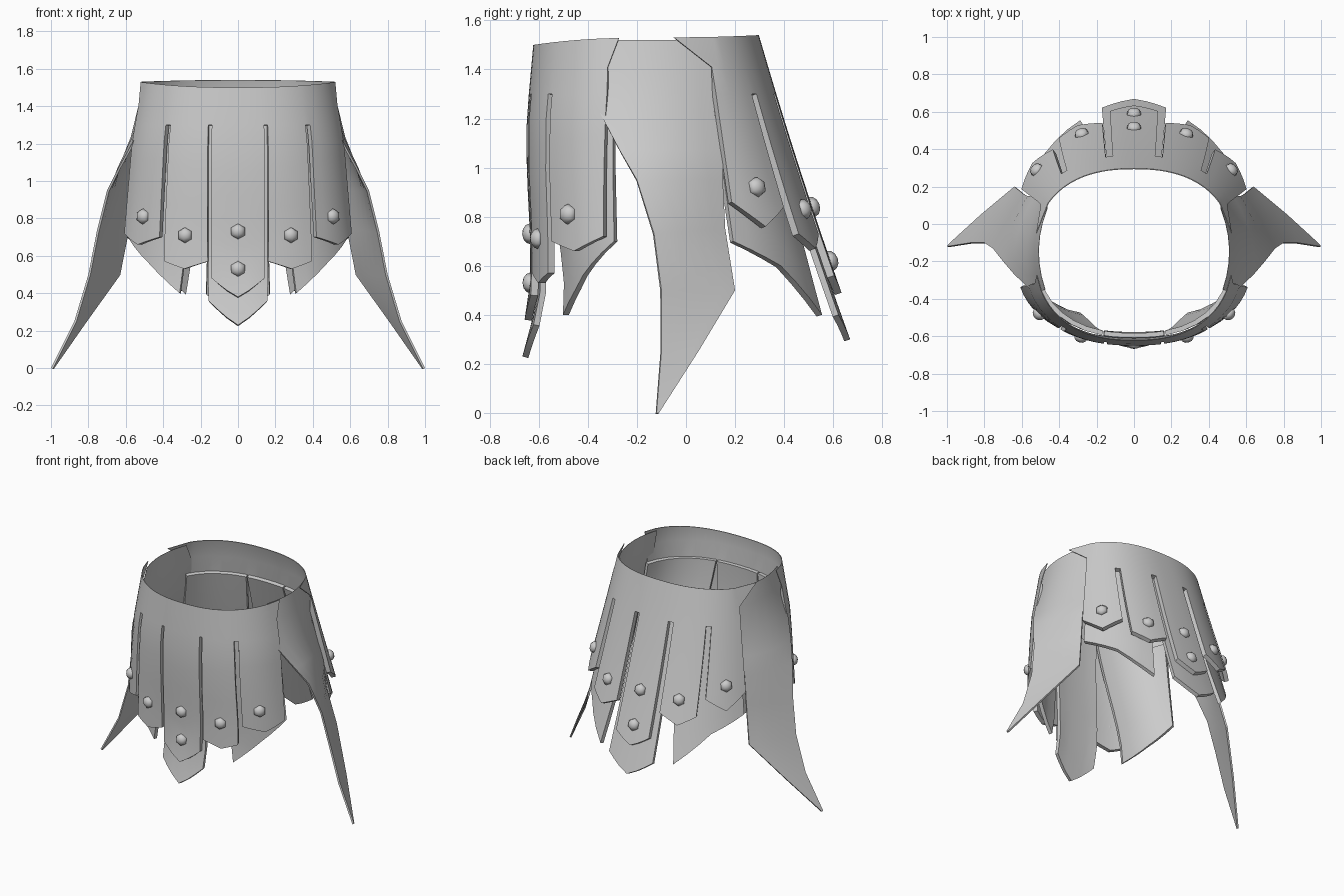
import bpy, bmesh
from math import sin, cos, radians
from mathutils import Vector

cube = bpy.data.objects.get("Cube")
if cube:
    bpy.data.objects.remove(cube)

# Single worn grey material
grey = bpy.data.materials.new("plain grey")
grey.use_nodes = True
GREY = (0.6, 0.6, 0.6, 1)
grey.diffuse_color = GREY
grey.node_tree.nodes["Principled BSDF"].inputs["Base Color"].default_value = GREY

CENTRE_Y = -0.15
BAND_Z = 1.30
COLS = 6
FRONT_DEPTH = [(0.23, .55), (0.37, .51), (0.5, .485), (0.7, .485), (1.0, .5), (1.2, .5), (1.53, .47)]
FRONT_WIDTH = [(0.2, .66), (0.7, .64), (1.2, .59), (1.53, .53)]


def lerp(a, b, f):
    return a + (b - a) * f


def sample(table, z):
    """Piecewise linear lookup."""
    for (z0, v0), (z1, v1) in zip(table, table[1:]):
        if z <= z1:
            return lerp(v0, v1, max(0, (z - z0) / (z1 - z0)))
    return table[-1][1]


def power(v):
    return (1 if v >= 0 else -1) * abs(v) ** 0.85


def skirt_point(deg, z, back, inset=0):
    """Point on the rounded skirt; deg runs from the middle of that side."""
    t = radians(deg)
    if back:
        drop = 1.53 - z
        a, b, side = .53 + .2 * drop, .45 + .29 * drop + .03 * drop ** 2, -1
    else:
        a, b, side = sample(FRONT_WIDTH, z), sample(FRONT_DEPTH, z), 1
    return Vector((side * (a - inset) * power(sin(t)),
                   CENTRE_Y - side * (b - inset) * power(cos(t)), z))


def add_grid(bm, rows):
    grid = [[bm.verts.new(p) for p in row] for row in rows]
    for up, low in zip(grid, grid[1:]):
        for c in range(len(up) - 1):
            bm.faces.new((up[c], low[c], low[c + 1], up[c + 1]))


def finish(name, bm, thickness=0, mirror=False, smooth=35):
    bmesh.ops.remove_doubles(bm, verts=bm.verts, dist=0.0005)
    mesh = bpy.data.meshes.new(name)
    bm.to_mesh(mesh)
    bm.free()
    mesh.materials.append(grey)
    ob = bpy.data.objects.new(name, mesh)
    bpy.context.collection.objects.link(ob)
    bpy.ops.object.select_all(action="DESELECT")
    ob.select_set(True)
    bpy.context.view_layer.objects.active = ob
    if thickness:
        # The sheet thins out towards the waist rim
        group = ob.vertex_groups.new(name="thickness")
        for v in mesh.vertices:
            group.add([v.index], .15 if v.co.z > 1.35 else 1, "REPLACE")
        mod = ob.modifiers.new("thickness", "SOLIDIFY")
        mod.thickness, mod.offset, mod.vertex_group = thickness, -1, group.name
        bpy.ops.object.modifier_apply(modifier=mod.name)
    if mirror:
        mod = ob.modifiers.new("mirror", "MIRROR")
        mod.use_mirror_merge = False
        bpy.ops.object.modifier_apply(modifier=mod.name)
    bpy.ops.object.shade_smooth_by_angle(angle=radians(smooth))


def mirrored(strap):
    tl, tr, bl, br, zl, zm, zr = strap
    return (-tr, -tl, -br, -bl, zr, zm, zl)


def strap_rows(strap, back, inset=0, tuck=0, steps=7):
    """Hanging strap from the band down to its pointed end; tuck pulls the inner edge in."""
    tl, tr, bl, br, zl, zm, zr = strap
    rows = []
    for k in range(steps + 1):
        f = k / steps
        row = []
        for c in range(COLS + 1):
            u = c / COLS
            end = lerp(zl, zm, u * 2) if u < .5 else lerp(zm, zr, u * 2 - 1)
            deg = lerp(lerp(tl, tr, u), lerp(bl, br, u), f)
            pull = inset + tuck * f * (1 - abs(deg) / 75)
            row.append(skirt_point(deg, lerp(BAND_Z, end, f), back, pull))
        rows.append(row)
    return rows


def strap_layer(name, straps, back, waist_end):
    """Waist band with straps cut from the same sheet."""
    straps = [mirrored(s) for s in reversed(straps[1:])] + straps
    bm = bmesh.new()
    degs = [lerp(s[0], s[1], c / COLS) for s in straps for c in range(COLS + 1)]
    top = degs[:]
    top[0], top[-1] = -waist_end, waist_end
    rim = 1.54 if back else 1.50
    rows = [[skirt_point(d, lerp(rim, 1.53, sin(radians(d)) ** 2), back) for d in top]]
    rows += [[skirt_point(d, z, back) for d in degs] for z in (1.41, BAND_Z)]
    add_grid(bm, rows)
    for s in straps:
        add_grid(bm, strap_rows(s, back))
    finish(name, bm, .03)


# Strap: top left/right and bottom left/right degrees, then left/middle/right end heights
front_straps = [(-11, 11, -9.6, 9.6, .48, .38, .48),
                (12.8, 35.6, 11.3, 34, .57, .53, .57),
                (39, 73, 37.5, 71, .70, .66, .72)]
back_straps = [(-8.5, 8.5, -7.5, 7.5, .56, .49, .56),
               (12, 35, 11, 32, .73, .67, .73),
               (39, 62, 37, 63, .84, .76, .86)]
strap_layer("front_straps", front_straps, False, 78)
strap_layer("back_straps", back_straps, True, 80)

# Longer lining flaps beneath the straps
linings = [("front", False, .12, (-14, 14, -11.5, 11.5, .36, .23, .36), (15, 75, 31, 75, .40, .56, .70)),
           ("back", True, .05, (-12, 12, -10.6, 10.6, .40, .30, .40), (13, 62, 21, 63, .40, .60, .70))]
for name, back, tuck, middle, side in linings:
    for part, strap, pull in (("middle", middle, 0), ("left", side, tuck), ("right", mirrored(side), tuck)):
        bm = bmesh.new()
        add_grid(bm, strap_rows(strap, back, .033, pull))
        finish(f"{name}_{part}_lining", bm, .025)

# Flared side flaps: front edge point, back edge point, outward bulge
flap_rows = [((.475, -.35, 1.52), (.465, .08, 1.52), .04),
             ((.50, -.36, 1.4), (.465, .14, 1.4), .05),
             ((.545, -.36, 1.24), (.485, .15, 1.22), .055),
             ((.64, -.27, 1.07), (.53, .15, 1.07), .04),
             ((.70, -.2, .95), (.57, .15, .95), .02),
             ((.755, -.13, .73), (.59, .16, .75), .01),
             ((.80, -.1, .5), (.64, .2, .5), 0),
             ((.875, -.1, .25), (.82, .05, .25), 0),
             ((1, -.12, 0), (.995, -.11, 0), 0)]
bm = bmesh.new()
rows = []
for front, rear, bulge in flap_rows:
    rows.append([Vector(front).lerp(Vector(rear), u / 6) + Vector((bulge * (1 - (u / 3 - 1) ** 2), 0, 0))
                 for u in range(7)])
add_grid(bm, rows)
finish("side_flaps", bm, .012, mirror=True)

# Domed six-sided studs: degrees, height, on back
studs = [(0, .73, False), (0, .53, False), (22.6, .71, False), (51, .81, False),
         (0, .84, True), (0, .62, True), (21, .83, True), (50, .92, True)]
for deg, z, back in studs:
    for d in {deg, -deg}:
        p = skirt_point(d, z, back)
        across = skirt_point(d + 3, z, back) - skirt_point(d - 3, z, back)
        along = skirt_point(d, z + .03, back) - skirt_point(d, z - .03, back)
        bm = bmesh.new()
        bmesh.ops.create_uvsphere(bm, u_segments=6, v_segments=6, radius=.042)
        bmesh.ops.scale(bm, vec=(1, 1, .75), verts=bm.verts)
        bmesh.ops.rotate(bm, matrix=across.cross(along).to_track_quat("Z", "Y").to_matrix(), verts=bm.verts)
        bmesh.ops.translate(bm, vec=p, verts=bm.verts)
        finish("back_stud" if back else "front_stud", bm, smooth=65)
